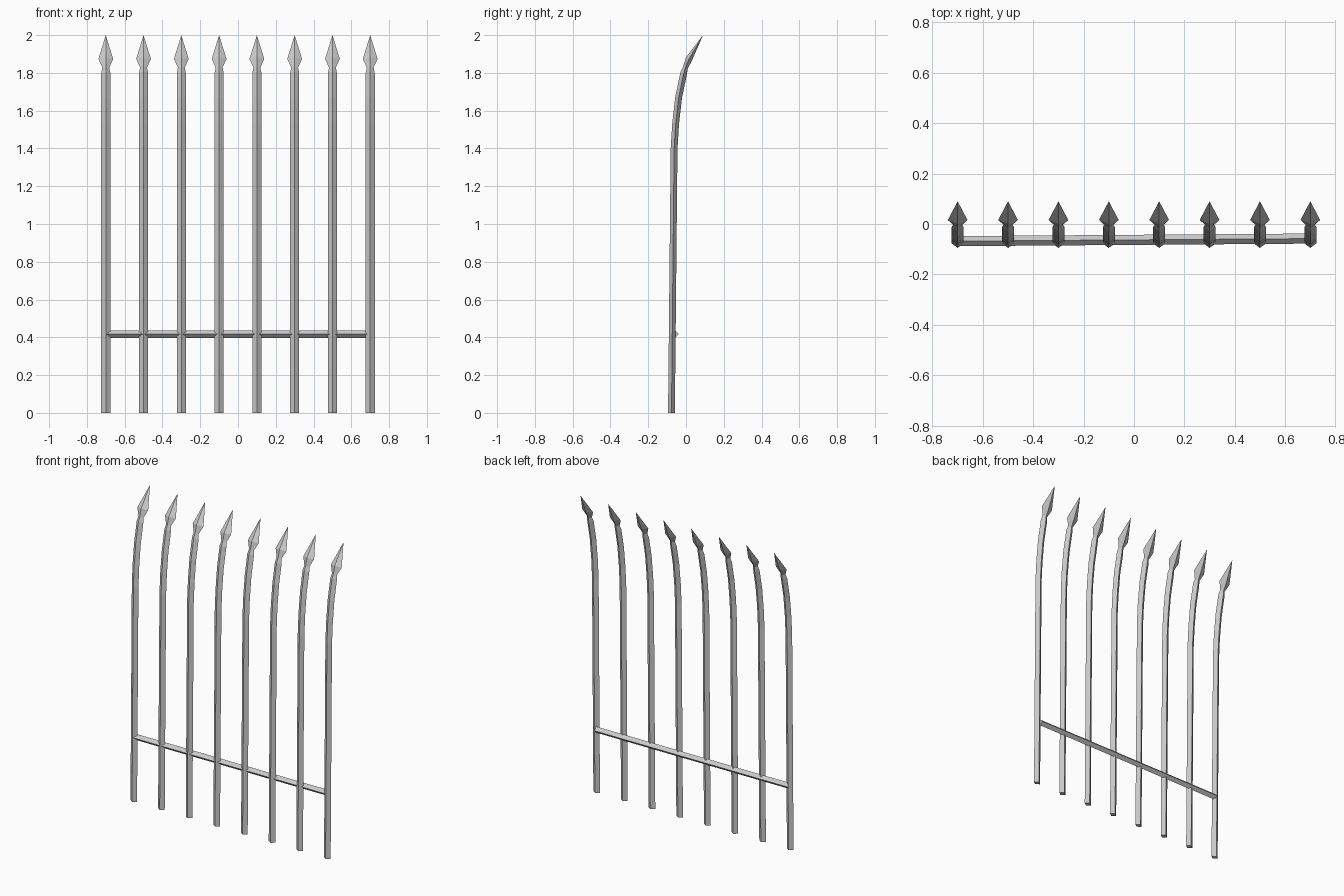
import bpy, bmesh, math
from mathutils import Vector

if "Cube" in bpy.data.objects:
    bpy.data.objects.remove(bpy.data.objects["Cube"])


def loft(name, rings, location=(0, 0, 0)):
    """Skin a chain of rings; a one-point ring makes a tip."""
    bm = bmesh.new()
    loops = [[bm.verts.new(p) for p in ring] for ring in rings]
    for a, b in zip(loops, loops[1:]):
        for i in range(4):
            j = (i + 1) % 4
            if len(b) == 1:
                bm.faces.new((a[i], a[j], b[0]))
            else:
                bm.faces.new((a[i], a[j], b[j], b[i]))
    bm.faces.new(loops[0])
    if len(loops[-1]) == 4:
        bm.faces.new(loops[-1])
    bmesh.ops.recalc_face_normals(bm, faces=bm.faces)
    mesh = bpy.data.meshes.new(name)
    bm.to_mesh(mesh)
    bm.free()
    obj = bpy.data.objects.new(name, mesh)
    obj.location = location
    bpy.context.collection.objects.link(obj)
    return obj


def diamond(y, z, half_x, half_y, tilt):
    """Four-sided ring across a post leaning back by tilt degrees."""
    c = Vector((0, y, z))
    side = Vector((half_x, 0, 0))
    t = math.radians(tilt)
    depth = Vector((0, math.cos(t), -math.sin(t))) * half_y
    return [c + side, c + depth, c - side, c - depth]


# Bent bar: y, z, half width, half depth, lean
bar = [(-0.077, 0, 0.024, 0.018, 0), (-0.063, 1.4, 0.024, 0.018, 3),
       (-0.055, 1.53, 0.024, 0.018, 6), (-0.039, 1.67, 0.024, 0.018, 10),
       (-0.012, 1.8, 0.024, 0.018, 16), (-0.003, 1.828, 0.018, 0.013, 22)]
# Spearhead
head = [(-0.003, 1.828, 0.018, 0.013, 22), (0.016, 1.874, 0.039, 0.018, 26)]
tip = [Vector((0, 0.09, 2.0))]

for i in range(8):
    x = -0.7 + 0.2 * i
    loft("fence_bar", [diamond(*r) for r in bar], (x, 0, 0))
    loft("spearhead", [diamond(*r) for r in head] + [tip], (x, 0, 0))

# Cross rail, slightly skewed
loft("cross_rail", [[Vector((x, y + dy, 0.417 + dz)) for dy, dz in
                     ((0.02, 0), (0, 0.02), (-0.02, 0), (0, -0.02))]
                    for x, y in ((-0.7, -0.068), (0.69, -0.058))])
